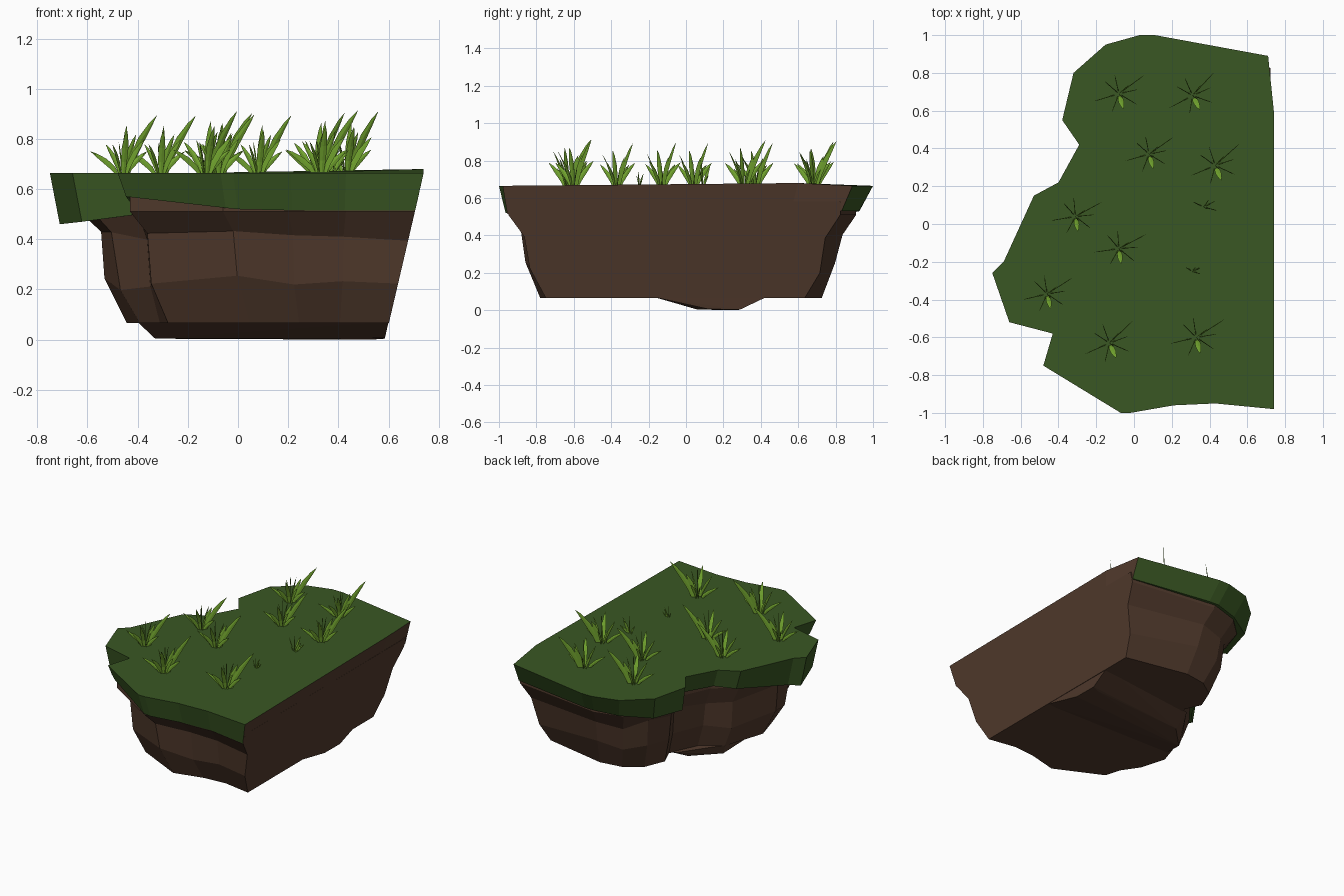
import bpy, bmesh, math, random
from mathutils import Vector

if "Cube" in bpy.data.objects:
    bpy.data.objects.remove(bpy.data.objects["Cube"])

random.seed(4)


def material(name, col):
    m = bpy.data.materials.new(name)
    m.diffuse_color = (*col, 1)
    m.use_nodes = True
    m.node_tree.nodes["Principled BSDF"].inputs["Base Color"].default_value = m.diffuse_color
    return m


TURF = material("dark green turf", (0.042, 0.096, 0.017))
SOIL = material("brown soil", (0.084, 0.043, 0.026))
BLADE = material("bright grass", (0.18, 0.40, 0.03))


def finish(bm, name, mats):
    bmesh.ops.recalc_face_normals(bm, faces=bm.faces)
    me = bpy.data.meshes.new(name)
    bm.to_mesh(me)
    bm.free()
    for m in mats:
        me.materials.append(m)
    ob = bpy.data.objects.new(name, me)
    bpy.context.collection.objects.link(ob)
    return ob


def cut_x(z):
    """x of the sloping cut plane on the right side"""
    return 0.74 - 0.14 * (0.66 - z) / 0.6


def inward(x, y, d):
    """move a point a distance d towards the spine of the block"""
    v = Vector((0.35 - x, 0.3 * y - y)).normalized() * d
    return x + v.x, y + v.y


def loft(bm, rings):
    """join closed rings and cap both ends"""
    vs = [[bm.verts.new(p) for p in r] for r in rings]
    n = len(vs[0])
    for a, b in zip(vs, vs[1:]):
        for i in range(n):
            j = (i + 1) % n
            bm.faces.new((a[i], a[j], b[j], b[i]))
    bm.faces.new(vs[0])
    bm.faces.new(vs[-1])


# Turf slab: top outline with the height of its lower lip
OUTLINE = [(.74, -.98, .515), (.74, .60, .53), (.71, .89, .53), (.11, 1.0, .53),
           (.03, 1.0, .53), (-.15, .95, .52), (-.32, .80, .51), (-.38, .55, .49),
           (-.29, .42, .54), (-.40, .22, .54), (-.53, .15, .53), (-.69, -.20, .47),
           (-.75, -.26, .46), (-.66, -.52, .47), (-.43, -.58, .50), (-.48, -.75, .57),
           (-.07, -1.0, .525), (-.02, -1.0, .52), (.21, -.96, .515), (.43, -.95, .515)]
top, lip, under = [], [], []
for x, y, zb in OUTLINE:
    top.append((x, y, 0.68 if (x, y) == (.74, .60) else 0.665))
    if x > 0.6:
        q = (cut_x(zb), y * (0.975 if y < 0 else 0.935))
    else:
        q = inward(x, y, 0.08 if y > .9 else 0.04)
    lip.append((*q, zb))
    under.append((0.2 + (q[0] - 0.2) * 0.6, q[1] * 0.6, 0.53))
bm = bmesh.new()
loft(bm, [top, lip, under])
bm.normal_update()
for f in bm.faces:  # the cut side shows bare soil
    if all(v.co.x > 0.6 for v in f.verts):
        f.material_index = 1
finish(bm, "turf_slab", [TURF, SOIL])

# Soil body: stepped faceted rings shrinking downward; last value = taper factor
SOIL_RING = [(.70, -.95, 1), (.70, .825, .95), (.08, .91, 1), (-.12, .86, 1),
             (-.25, .74, .9), (-.31, .56, .8), (-.23, .42, .6), (-.33, .2, .6),
             (-.47, .08, .6), (-.63, -.25, .95), (-.58, -.46, 1), (-.40, -.56, .5),
             (-.43, -.72, .9), (-.06, -.95, 1), (.20, -.915, .95), (.43, -.905, .95)]
rings = []
for z, d in ((.58, 0), (.51, 0), (.41, .085), (.225, .115), (.066, .20)):
    ring = []
    mid = .1 < z < .5
    for x, y, k in SOIL_RING:
        zz = z + (random.uniform(-.03, .03) if mid else 0)
        if x > 0.6:
            q = (cut_x(zz), y + d if y < 0 else y - d * k)
        else:
            q = inward(x, y, d * k * (random.uniform(.9, 1.1) if mid else 1))
        ring.append((*q, zz))
    rings.append(ring)
bm = bmesh.new()
loft(bm, rings)
finish(bm, "soil_body", [SOIL])

# Underside ridge: low skewed wedge below the soil
RIDGE = [(.60, -.17, .07), (.60, .45, .08), (-.40, -.15, .07), (-.35, .07, .07),
         (-.16, .34, .07), (.585, .12, .006), (.585, .29, .004), (.53, .27, 0),
         (-.33, .06, .004), (-.17, .22, .004)]
bm = bmesh.new()
pts = [bm.verts.new(p) for p in RIDGE]
bmesh.ops.convex_hull(bm, input=pts)
finish(bm, "soil_underside_ridge", [SOIL])

# Grass blades: reach x, reach y, height
BLADES = [(.13, .11, .24), (.02, -.02, .20), (-.13, -.05, .09), (.10, -.05, .14),
          (-.03, .10, .13), (-.08, .06, .12), (-.03, -.10, .12), (.10, .03, .09),
          (.03, -.08, .18), (.05, .05, .16)]


def blade(bm, base, reach, h, s, flat):
    """curved leaf with a thin diamond section"""
    d = Vector((reach[0], reach[1], 0))
    side = d.normalized().cross(Vector((0, 0, 1)))
    prev = None
    for t, w in ((0, .007), (.3, .013), (.6, .014), (.85, .008)):
        c = base + d * (0.15 * t + 0.85 * t ** 1.6) + Vector((0, 0, h * t))
        tan = (d * (0.15 + 1.36 * t ** .6) + Vector((0, 0, h))).normalized()
        a, b = side, side.cross(tan).normalized()
        if not flat:
            a, b = b, a
        a, b = a * w * s, b * .002
        ring = [bm.verts.new(p) for p in (c + a, c + b, c - a, c - b)]
        if prev:
            for i in range(4):
                j = (i + 1) % 4
                bm.faces.new((prev[i], prev[j], ring[j], ring[i]))
        prev = ring
    tip = bm.verts.new(base + d + Vector((0, 0, h)))
    for i in range(4):
        bm.faces.new((prev[i], prev[(i + 1) % 4], tip))


# Tufts: x, y, scale
TUFTS = [(-.08, .69, 1), (.31, .68, 1), (.08, .37, .95), (.43, .31, 1.02), (.37, .09, .65),
         (-.31, .04, .95), (-.08, -.13, .97), (-.46, -.37, .95), (.31, -.25, .4),
         (-.13, -.63, 1.03), (.33, -.60, 1.04)]
for n, (x, y, s) in enumerate(TUFTS):
    bm = bmesh.new()
    turn = random.uniform(-.25, .25)
    ca, sa = math.cos(turn), math.sin(turn)
    for i, (dx, dy, h) in enumerate(BLADES):
        if s < .9 and i % 2 == 0:
            continue  # the small tufts are sparse
        r = (s * (dx * ca - dy * sa), s * (dx * sa + dy * ca))
        base = Vector((x + r[0] * .15, y + r[1] * .15, .655))
        blade(bm, base, (r[0] * .85, r[1] * .85), h * s + .01,
              s * (.6 + 2.4 * h), i == 8)
    finish(bm, "grass_tuft_%d" % (n + 1), [BLADE])
